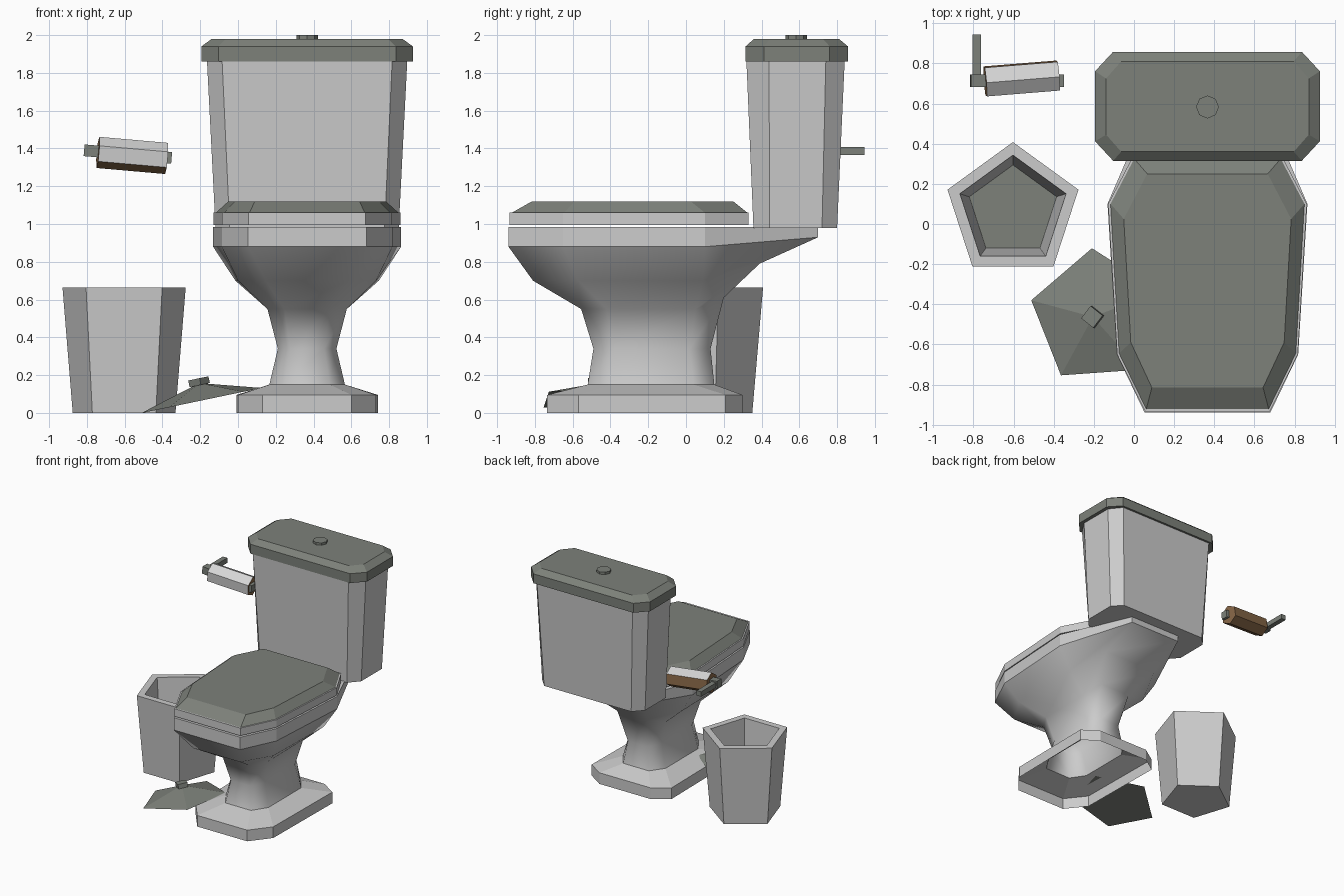
import bpy, bmesh, math
from mathutils import Matrix, Vector

if "Cube" in bpy.data.objects:
    bpy.data.objects.remove(bpy.data.objects["Cube"])


def material(name, rgb):
    m = bpy.data.materials.new(name)
    m.diffuse_color = (*rgb, 1)
    m.use_nodes = True
    m.node_tree.nodes["Principled BSDF"].inputs["Base Color"].default_value = m.diffuse_color
    return m


LIGHT = material("light ceramic", (0.6, 0.6, 0.6))
DARK = material("dark grey", (0.205, 0.22, 0.195))
PAPER = material("paper", (0.66, 0.66, 0.66))
BROWN = material("brown card", (0.25, 0.14, 0.065))
CX = 0.366


def loft(name, rings, mats, bottom=True, top=True, smooth=(), rule=None, matrix=None):
    """Skin a stack of equal-length rings; smooth lists the bands to smooth."""
    bm = bmesh.new()
    vs = [[bm.verts.new(p) for p in r] for r in rings]
    n = len(vs[0])
    if bottom:
        bm.faces.new(vs[0][::-1])
    if top:
        bm.faces.new(vs[-1])
    bands = []
    for k in range(len(vs) - 1):
        for i in range(n):
            j = (i + 1) % n
            f = bm.faces.new((vs[k][i], vs[k][j], vs[k + 1][j], vs[k + 1][i]))
            f.smooth = k in smooth
            bands.append(f)
    bmesh.ops.recalc_face_normals(bm, faces=bm.faces)
    if rule:
        for f in bm.faces:
            f.material_index = rule(f)
    if matrix:
        bm.transform(matrix)
    me = bpy.data.meshes.new(name)
    bm.to_mesh(me)
    bm.free()
    for m in mats:
        me.materials.append(m)
    ob = bpy.data.objects.new(name, me)
    bpy.context.collection.objects.link(ob)
    return ob


def oct_ring(z, front, side1, side2, back, zb=None):
    """Mirrored eight-sided outline; each argument is (half width, y)."""
    half = [(*front, z), (*side1, z), (*side2, z), (*back, z if zb is None else zb)]
    return ([(CX + h, y, q) for h, y, q in half]
            + [(CX - h, y, q) for h, y, q in half[::-1]])


def box_ring(z, hw, y0, y1, cx, cf, cb):
    """Chamfered rectangle outline."""
    return oct_ring(z, (hw - cx, y0), (hw, y0 + cf), (hw, y1 - cb), (hw - cx, y1))


def poly(n, r, z, c=(0, 0), phase=0.0):
    return [(c[0] + r * math.cos(math.radians(phase) + 2 * math.pi * i / n),
             c[1] + r * math.sin(math.radians(phase) + 2 * math.pi * i / n), z)
            for i in range(n)]


def box(name, size, matrix, mat):
    x, y, z = (s / 2 for s in size)
    ring = lambda h: [(-x, -y, h), (x, -y, h), (x, y, h), (-x, y, h)]
    return loft(name, [ring(-z), ring(z)], [mat], matrix=matrix)


# Bowl and pedestal, open underneath
base = ((.235, -.735), (.365, -.57), (.375, .21), (.24, .30))
rim = ((.313, -.94), (.452, -.65), (.498, .10), (.24, .70))
loft("bowl", [
    oct_ring(0, *base),
    oct_ring(.095, *base),
    oct_ring(.15, (.12, -.52), (.20, -.40), (.20, .04), (.12, .15)),
    oct_ring(.34, (.09, -.49), (.155, -.38), (.155, .02), (.09, .13)),
    oct_ring(.55, (.12, -.555), (.21, -.42), (.21, .05), (.14, .20), .61),
    oct_ring(.70, (.22, -.81), (.365, -.57), (.38, .09), (.25, .39), .79),
    oct_ring(.88, *rim, .93),
    oct_ring(.985, *rim)], [LIGHT], bottom=False, smooth=(2, 3, 4, 5))

# Seat and its sloped cover
seat = ((.31, -.935), (.45, -.65), (.495, .10), (.375, .33))
loft("seat", [oct_ring(.995, *seat), oct_ring(1.06, *seat)], [LIGHT])
loft("seat_cover", [
    oct_ring(1.06, (.305, -.922), (.44, -.645), (.483, .10), (.365, .325)),
    oct_ring(1.12, (.277, -.815), (.382, -.59), (.417, .025), (.30, .25))], [DARK])

# Cistern, cover and flush button
loft("tank", [box_ring(.98, .485, .357, .80, .075, .085, .08),
              box_ring(1.86, .53, .32, .84, .08, .12, .10)], [LIGHT])
loft("tank_cover", [box_ring(1.86, .56, .315, .858, .09, .097, .097),
                    box_ring(1.94, .56, .315, .858, .09, .097, .097),
                    box_ring(1.98, .505, .36, .81, .075, .085, .085)], [DARK])
loft("flush_button", [poly(8, .057, 1.97, (CX, .583), 0),
                      poly(8, .057, 2.0, (CX, .583), 0)], [DARK])

# Five-sided waste bin with a dark floor inside
c = (-.603, .065)
loft("bin", [poly(5, .286, 0, c, 90), poly(5, .343, .665, c, 90),
             poly(5, .278, .665, c, 90), poly(5, .229, .06, c, 90)], [LIGHT, DARK],
     rule=lambda f: int(len(f.verts) == 5 and f.calc_center_median().z > .03))

# Bin lid leaning on the pedestal foot, with a square knob
tilt = Matrix.Translation((-.186, -.463, .067)) @ Matrix.Rotation(math.radians(-11.8), 4, 'Y')
loft("bin_lid", [poly(5, .343, 0, phase=94), poly(5, .003, .092, phase=94)], [DARK], matrix=tilt)
box("bin_lid_knob", (.078, .078, .036),
    tilt @ Matrix.Translation((0, 0, .1)) @ Matrix.Rotation(math.radians(52), 4, 'Z'), DARK)

# Paper roll: local z is the roll axis, local x = back, local y = up
turn = Matrix(((0, 0, 1, 0), (1, 0, 0, 0), (0, 1, 0, 0), (0, 0, 0, 1)))
place = (Matrix.Translation((-.56, .725, 1.363)) @ Matrix.Rotation(math.radians(4.6), 4, 'Z')
         @ Matrix.Rotation(math.radians(5), 4, 'Y'))
paper_dir = Vector((math.cos(math.radians(125)), math.sin(math.radians(125)), 0))
loft("paper_roll", [poly(6, .083, -.183, phase=35), poly(6, .083, .183, phase=35)],
     [PAPER, BROWN], rule=lambda f: int(f.normal.dot(paper_dir) < .3), matrix=place @ turn)

# Roll holder: tilted rod and a wall arm
rod = Matrix.Translation((-.583, .713, 1.37)) @ Matrix.Rotation(math.radians(5), 4, 'Y')
box("holder_rod", (.465, .062, .062), rod, DARK)
box("holder_arm", (.042, .245, .042), Matrix.Translation((-.783, .8225, 1.386)), DARK)
